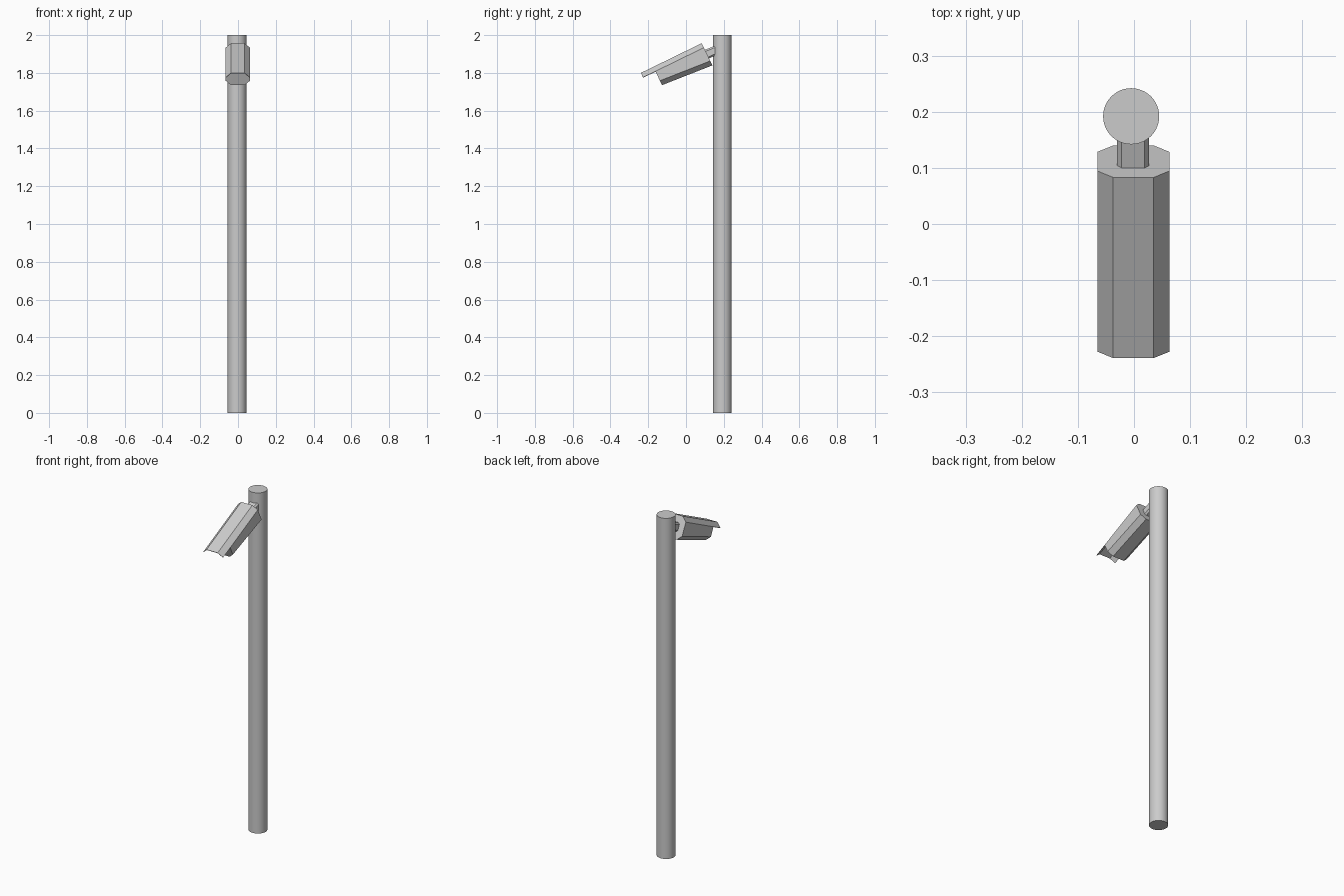
import bpy, bmesh
from mathutils import Vector

if "Cube" in bpy.data.objects:
    bpy.data.objects.remove(bpy.data.objects["Cube"])


def octagon(top, bottom, x0, half_w, inset_x, inset_z):
    """Chamfered section between a top and bottom (y, z) point, starting at the upper left corner."""
    t, b = Vector((0, *top)), Vector((0, *bottom))
    step = (b - t).normalized() * inset_z
    inner = half_w - inset_x
    side = [(half_w, t + step), (inner, t), (-inner, t), (-half_w, t + step),
            (-half_w, b - step), (-inner, b), (inner, b), (half_w, b - step)]
    return [p + Vector((x0 + x, 0, 0)) for x, p in side]


def loft(name, first, second, closed=True):
    """Bridge two sections; closed ones also get end caps."""
    bm = bmesh.new()
    a = [bm.verts.new(p) for p in first]
    b = [bm.verts.new(p) for p in second]
    n = len(a)
    for i in range(n if closed else n - 1):
        j = (i + 1) % n
        bm.faces.new((a[i], a[j], b[j], b[i]))
    if closed:
        bm.faces.new(a[::-1])
        bm.faces.new(b)
        bmesh.ops.recalc_face_normals(bm, faces=bm.faces)
    mesh = bpy.data.meshes.new(name)
    bm.to_mesh(mesh)
    bm.free()
    obj = bpy.data.objects.new(name, mesh)
    bpy.context.collection.objects.link(obj)
    return obj


# Pole
bpy.ops.mesh.primitive_cylinder_add(vertices=48, radius=0.05, depth=2, location=(-0.005, 0.192, 1))
pole = bpy.context.object
pole.name = "pole"
bpy.ops.object.shade_smooth_by_angle()

# Tapered camera housing, tilted downwards
back = octagon((0.083, 1.957), (0.14, 1.84), -0.001, 0.064, 0.028, 0.026)
front = octagon((-0.173, 1.832), (-0.127, 1.735), -0.001, 0.064, 0.028, 0.026)
loft("camera_housing", back, front)

# Thin sun visor continuing the three upper faces past the front
tip = octagon((-0.239, 1.80), (-0.182, 1.683), -0.001, 0.064, 0.028, 0.026)
visor = loft("sun_visor", tip[:4], front[:4], closed=False)
bm = bmesh.new()
bm.from_mesh(visor.data)
bm.normal_update()
if sum(f.normal.z for f in bm.faces) < 0:
    bmesh.ops.reverse_faces(bm, faces=bm.faces)
bm.to_mesh(visor.data)
bm.free()
solid = visor.modifiers.new("thickness", 'SOLIDIFY')
solid.thickness = 0.003
solid.offset = -1

# Bracket from housing to pole
near = octagon((0.10, 1.922), (0.122, 1.876), -0.0015, 0.0285, 0.008, 0.009)
far = octagon((0.155, 1.944), (0.155, 1.892), -0.0015, 0.0285, 0.008, 0.009)
loft("mounting_bracket", near, far)
